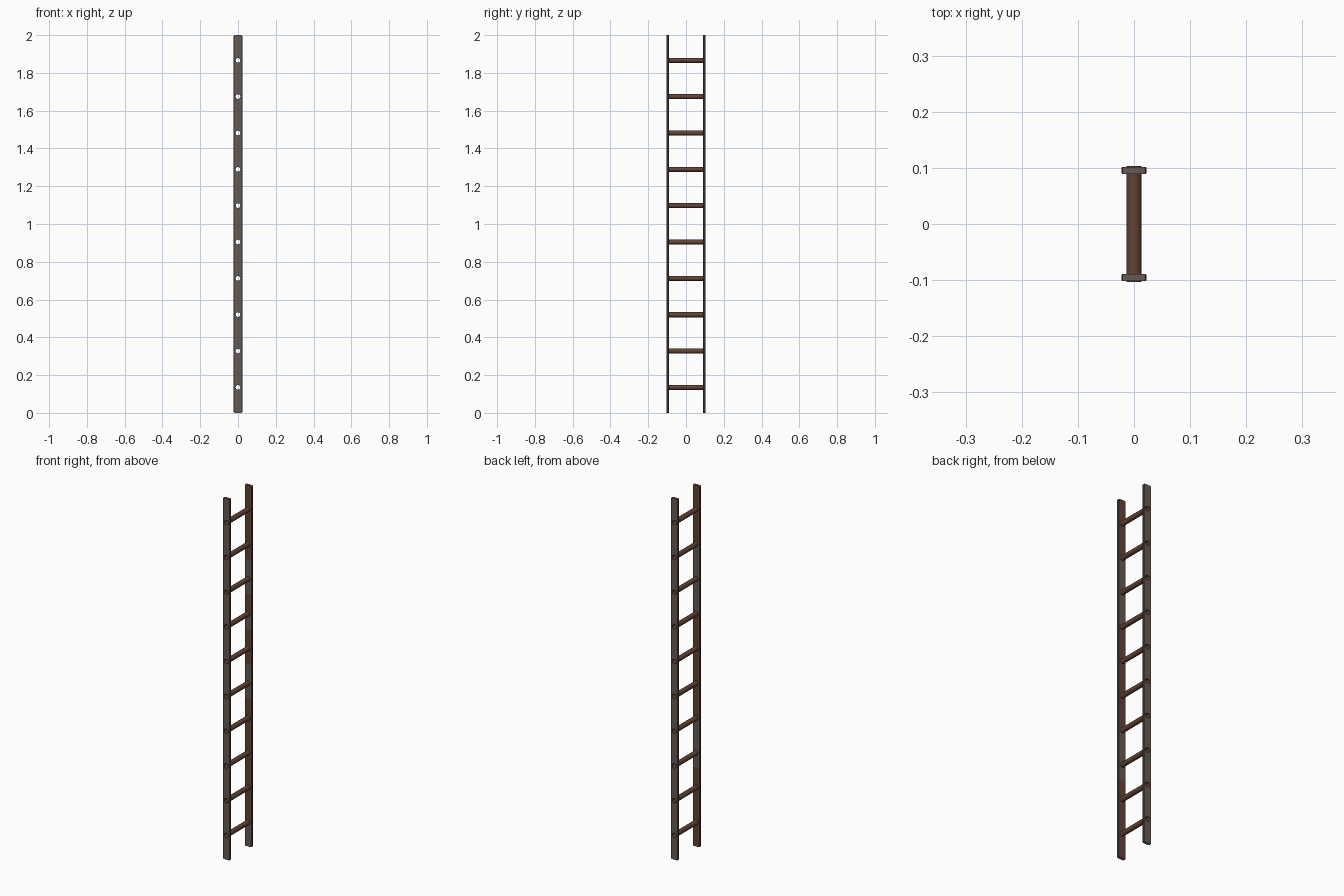
import bpy, bmesh, math, random
from mathutils import Matrix, Vector

if "Cube" in bpy.data.objects:
    bpy.data.objects.remove(bpy.data.objects["Cube"])

random.seed(4)

def mat(name, rgb):
    m = bpy.data.materials.new(name)
    m.diffuse_color = (*rgb, 1)
    m.use_nodes = True
    m.node_tree.nodes["Principled BSDF"].inputs["Base Color"].default_value = m.diffuse_color
    return m

GREY = mat("weathered_grey_brown", (0.135, 0.100, 0.086))
RUST = mat("red_brown_wood", (0.125, 0.055, 0.035))
DARK = mat("dark_brown_edge", (0.075, 0.045, 0.034))
MATS = [GREY, RUST, DARK]

RUNGS = [0.135 + 0.1924 * i for i in range(10)]
TO_Y = Matrix.Rotation(math.pi / 2, 4, 'X')

def make(name, bm):
    me = bpy.data.meshes.new(name)
    bm.to_mesh(me)
    bm.free()
    for m in MATS:
        me.materials.append(m)
    ob = bpy.data.objects.new(name, me)
    bpy.context.collection.objects.link(ob)
    return ob

def tube(name, z, radius, length, capped):
    bm = bmesh.new()
    bmesh.ops.create_cone(bm, cap_ends=capped, segments=12, radius1=radius,
                          radius2=radius, depth=length,
                          matrix=Matrix.Translation((0, 0, z)) @ TO_Y)
    for f in bm.faces:
        f.material_index = 1
        f.smooth = not capped
    return make(name, bm)

def rail(name, side):
    bm = bmesh.new()
    bmesh.ops.create_cube(bm, size=1, matrix=Matrix.Translation((0, side * 0.0955, 1))
                          @ Matrix.Diagonal((0.045, 0.013, 2.0, 1)))
    # worn corners: across the thickness at sides and ends
    corners = [e for e in bm.edges
               if abs((e.verts[0].co - e.verts[1].co).y) > 0.005]
    bmesh.ops.bevel(bm, geom=corners, offset=0.006, segments=2, profile=0.5,
                    affect='EDGES')
    long_edges = [e for e in bm.edges if e.calc_length() > 1.5]
    bmesh.ops.bevel(bm, geom=long_edges, offset=0.0025, segments=1, affect='EDGES')
    # cut the rail into lengths for the patchy stain on the inner face
    cuts = [0.05 + 0.0962 * i for i in range(21)]
    for z in cuts:
        bmesh.ops.bisect_plane(bm, geom=bm.verts[:] + bm.edges[:] + bm.faces[:],
                               plane_co=(0, 0, z), plane_no=(0, 0, 1))
    bm.normal_update()
    for f in bm.faces:
        n = f.normal
        if n.y * side < -0.9:
            f.material_index = 1 if random.random() < 0.75 else 0
        elif abs(n.x) > 0.9:
            f.material_index = 2
    ob = make(name, bm)
    # holes where the hollow rungs pass through
    for z in RUNGS:
        cutter = tube("rung_hole_cutter", z, 0.0125, 0.4, True)
        cutter.hide_render = True
        mod = ob.modifiers.new("hole", 'BOOLEAN')
        mod.operation = 'DIFFERENCE'
        mod.solver = 'EXACT'
        mod.object = cutter
        bpy.context.view_layer.objects.active = ob
        bpy.ops.object.modifier_apply(modifier=mod.name)
        bpy.data.objects.remove(cutter)
    return ob

# side rails
rail("front_rail", -1)
rail("back_rail", 1)

# hollow rungs, poking slightly out of both rails
for i, z in enumerate(RUNGS):
    tube(f"rung_{i + 1}", z, 0.0135, 0.207, False)
